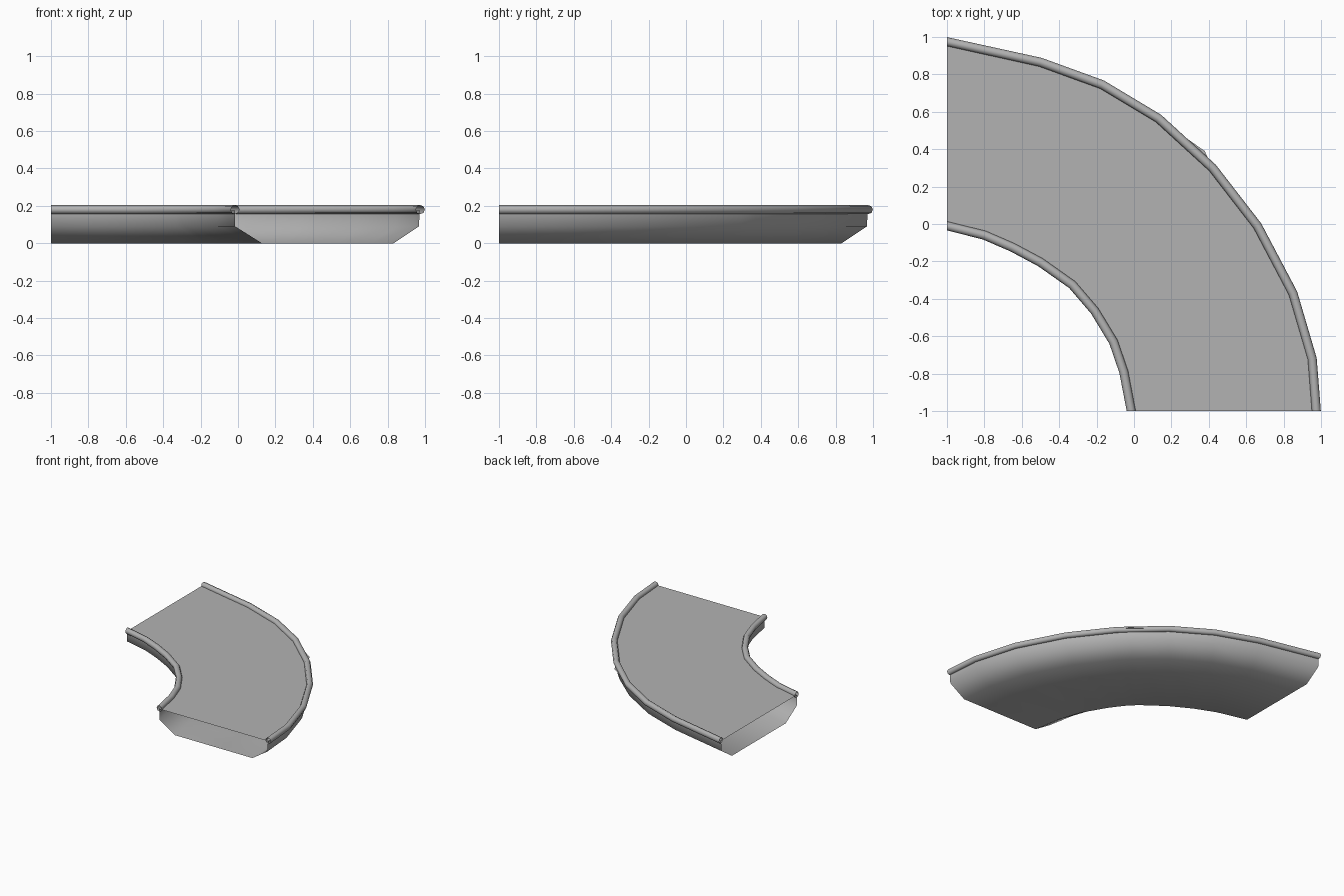
import bpy, bmesh, math
from mathutils import Vector

if "Cube" in bpy.data.objects:
    bpy.data.objects.remove(bpy.data.objects["Cube"])

# plan paths of the two rims, from the left end to the front end
outer = [(-1, .975), (-.5, .865), (-.17, .745), (.13, .565), (.42, .3),
         (.66, -.01), (.85, -.37), (.953, -.72), (.975, -1)]
inner = [(-1, -.01), (-.8, -.06), (-.65, -.125), (-.5, -.205), (-.33, -.325),
         (-.21, -.465), (-.11, -.63), (-.055, -.79), (-.015, -1)]
outer_hull = outer[:4] + [(.35, .375)] + outer[4:]
outer_deck = outer[:4] + [(.378, .39)] + outer[4:]
inner_hull = inner[:5] + [(-.265, -.39)] + inner[5:]

grey = bpy.data.materials.new("mid_grey")
grey.diffuse_color = (.45, .45, .45, 1)
grey.use_nodes = True
grey.node_tree.nodes["Principled BSDF"].inputs["Base Color"].default_value = grey.diffuse_color


def loft(name, rings, closed, outward):
    """Skin a row of equal rings or strips, ends left open, smooth shaded."""
    bm = bmesh.new()
    rows = [[bm.verts.new(p) for p in r] for r in rings]
    n = len(rows[0])
    for a, b in zip(rows, rows[1:]):
        for i in range(n if closed else n - 1):
            j = (i + 1) % n
            bm.faces.new((a[i], a[j], b[j], b[i]))
    if closed:
        bmesh.ops.recalc_face_normals(bm, faces=bm.faces)
    else:
        bm.normal_update()
        if sum(f.normal.z for f in bm.faces) * outward < 0:
            bmesh.ops.reverse_faces(bm, faces=bm.faces)
    for f in bm.faces:
        f.smooth = True
    me = bpy.data.meshes.new(name)
    bm.to_mesh(me)
    bm.free()
    me.materials.append(grey)
    ob = bpy.data.objects.new(name, me)
    bpy.context.collection.objects.link(ob)


def sweep(name, inner_path, outer_path, section, outward):
    """Sweep a section of (fraction across, height) between two paths."""
    rings = []
    for a, b in zip(inner_path, outer_path):
        a, b = Vector(a), Vector(b)
        rings.append([(*a.lerp(b, t), z) for t, z in section])
    loft(name, rings, False, outward)


# hollow trough, open at both ends, and the flat surface on it
sweep("trough", inner_hull, outer_hull,
      [(0, .176), (0, .09), (.145, 0), (.855, 0), (.992, .09), (.997, .176)], -1)
sweep("flat_surface", inner_hull, outer_deck, [(0, .177), (1, .177)], 1)


# round rails along both rims, mitred at each bend
def rail(name, path, r=.024, z=.18, sides=8):
    pts = [Vector(p) for p in path]
    rings = []
    for i, p in enumerate(pts):
        if i == 0:
            side = Vector((0, 1))
        elif i == len(pts) - 1:
            side = Vector((1, 0))
        else:
            d = (pts[i + 1] - p).normalized() + (p - pts[i - 1]).normalized()
            side = Vector((-d.y, d.x)).normalized()
        ring = []
        for k in range(sides):
            t = 2 * math.pi * k / sides
            q = p + side * r * math.cos(t)
            ring.append((q.x, q.y, z + r * math.sin(t)))
        rings.append(ring)
    loft(name, rings, True, 1)


rail("outer_rail", outer)
rail("inner_rail", inner)
